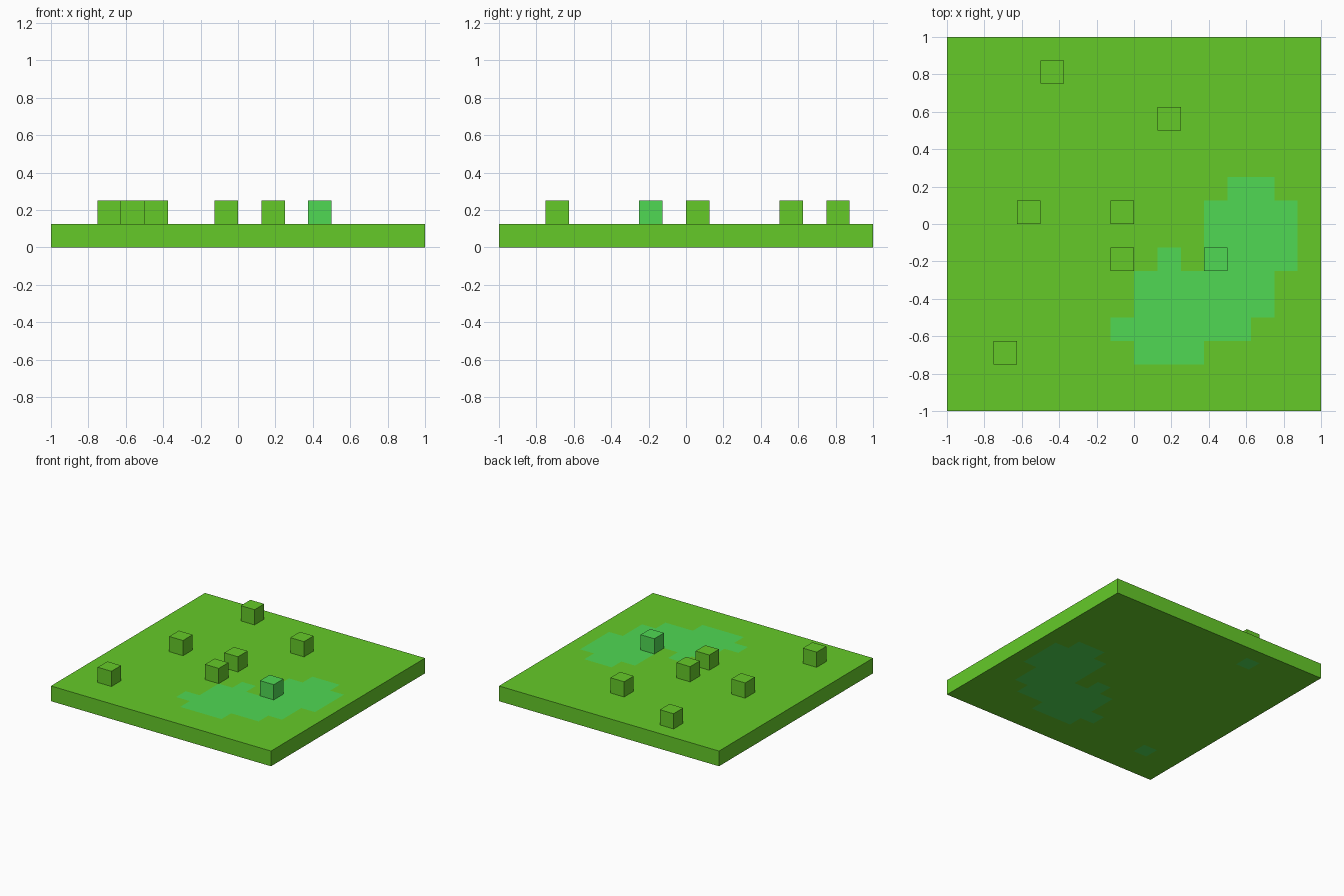
import bpy
import bmesh
from mathutils import Vector, Matrix

default = bpy.data.objects.get("Cube")
if default:
    bpy.data.objects.remove(default, do_unlink=True)

CELL = 0.125  # the tile is a 16 x 16 grid of cells, one cell thick


def make_material(name, rgb):
    mat = bpy.data.materials.new(name)
    mat.use_nodes = True
    mat.diffuse_color = (*rgb, 1)
    mat.node_tree.nodes["Principled BSDF"].inputs["Base Color"].default_value = (*rgb, 1)
    return mat


grass = make_material("grass_green", (0.130, 0.591, 0.022))
moss = make_material("cool_green", (0.080, 0.694, 0.088))


def make_box(name, centre, size, materials, edit=None):
    bm = bmesh.new()
    bmesh.ops.create_cube(bm, size=1, matrix=Matrix.Translation(centre) @ Matrix.Diagonal((*size, 1)))
    if edit:
        edit(bm)
    mesh = bpy.data.meshes.new(name)
    bm.to_mesh(mesh)
    bm.free()
    for mat in materials:
        mesh.materials.append(mat)
    obj = bpy.data.objects.new(name, mesh)
    bpy.context.collection.objects.link(obj)
    return obj


# Patch of cooler green, on both faces of the slab: row -> runs of columns (first, last)
PATCH = {
    9: [(12, 13)], 8: [(11, 14)], 7: [(11, 14)], 6: [(9, 9), (11, 14)],
    5: [(8, 13)], 4: [(8, 13)], 3: [(7, 12)], 2: [(8, 10)],
}
# Single cool cells on the underside only: (column, row)
UNDERSIDE_SPOTS = {(2, 2), (4, 14)}


def paint_patches(bm):
    # Cut the slab into cells
    for axis in (Vector((1, 0, 0)), Vector((0, 1, 0))):
        for k in range(-7, 8):
            bmesh.ops.bisect_plane(bm, geom=bm.verts[:] + bm.edges[:] + bm.faces[:],
                                   plane_co=axis * k * CELL, plane_no=axis)
    # Colour the cells of the top and underside
    bm.normal_update()
    for face in bm.faces:
        if abs(face.normal.z) < 0.5:
            continue
        c = face.calc_center_median()
        col, row = int((c.x + 1) / CELL), int((c.y + 1) / CELL)
        in_patch = any(a <= col <= b for a, b in PATCH.get(row, []))
        in_spot = face.normal.z < 0 and (col, row) in UNDERSIDE_SPOTS
        face.material_index = int(in_patch or in_spot)
    # Merge cells of one colour back into single faces
    bmesh.ops.dissolve_limit(bm, angle_limit=0.01, verts=bm.verts[:], edges=bm.edges[:],
                             delimit={'MATERIAL'})


# Ground slab
make_box("ground_slab", (0, 0, CELL / 2), (2, 2, CELL), [grass, moss], paint_patches)

# Raised blocks, one cell each: column, row, material
BLOCKS = [
    (2, 2, grass), (3, 8, grass), (4, 14, grass), (7, 6, grass),
    (7, 8, grass), (9, 12, grass), (11, 6, moss),
]
for n, (col, row, mat) in enumerate(BLOCKS, 1):
    centre = ((col + 0.5) * CELL - 1, (row + 0.5) * CELL - 1, 1.5 * CELL)
    make_box(f"raised_block_{n}", centre, (CELL, CELL, CELL), [mat])
